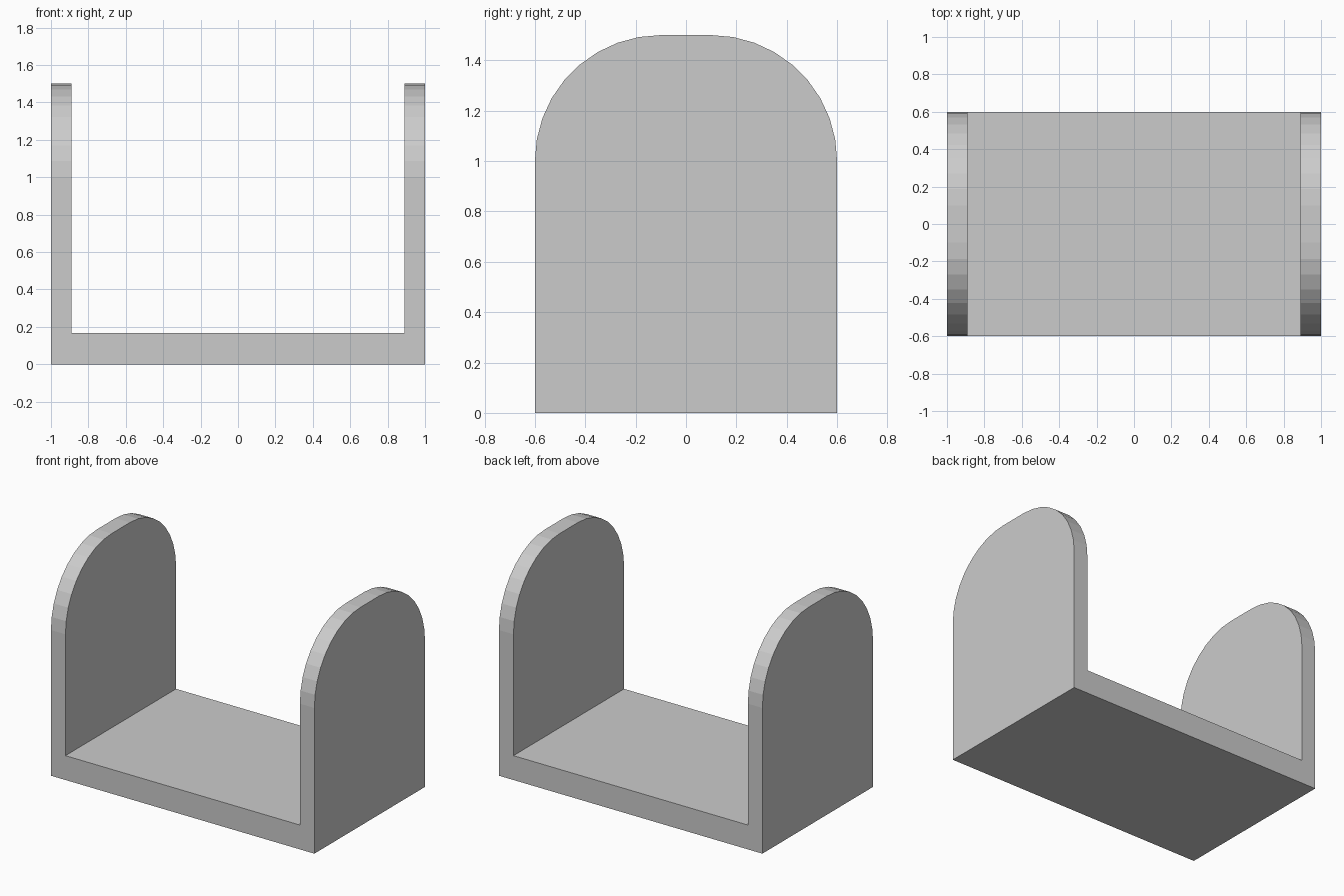
import bpy, bmesh, math

if "Cube" in bpy.data.objects:
    bpy.data.objects.remove(bpy.data.objects["Cube"])

W, D, H = 1.0, 0.6, 1.5      # half width, half depth, height
WALL, BASE = 0.11, 0.167     # end panel and floor thickness
R, SEG = 0.5, 9              # upper corner radius and facets


def extrude_x(name, profile, x0, x1):
    """Extrude a closed (y, z) outline from x0 to x1."""
    bm = bmesh.new()
    face = bm.faces.new([bm.verts.new((x0, y, z)) for y, z in profile])
    ext = bmesh.ops.extrude_face_region(bm, geom=[face])
    moved = [v for v in ext["geom"] if isinstance(v, bmesh.types.BMVert)]
    bmesh.ops.translate(bm, verts=moved, vec=(x1 - x0, 0, 0))
    bmesh.ops.recalc_face_normals(bm, faces=bm.faces)
    mesh = bpy.data.meshes.new(name)
    bm.to_mesh(mesh)
    bm.free()
    obj = bpy.data.objects.new(name, mesh)
    bpy.context.collection.objects.link(obj)
    return obj


# End panel outline: square foot, large rounded upper corners
right_arc = [(D - R + R * math.cos(a), H - R + R * math.sin(a))
             for a in (i * math.pi / 2 / SEG for i in range(SEG + 1))]
left_arc = [(-y, z) for y, z in reversed(right_arc)]
panel = [(-D, 0), (D, 0)] + right_arc + left_arc

extrude_x("left_panel", panel, -W, -W + WALL)
extrude_x("right_panel", panel, W - WALL, W)

# Floor slab between the panels
floor = [(-D, 0), (D, 0), (D, BASE), (-D, BASE)]
extrude_x("floor", floor, -W + WALL, W - WALL)
